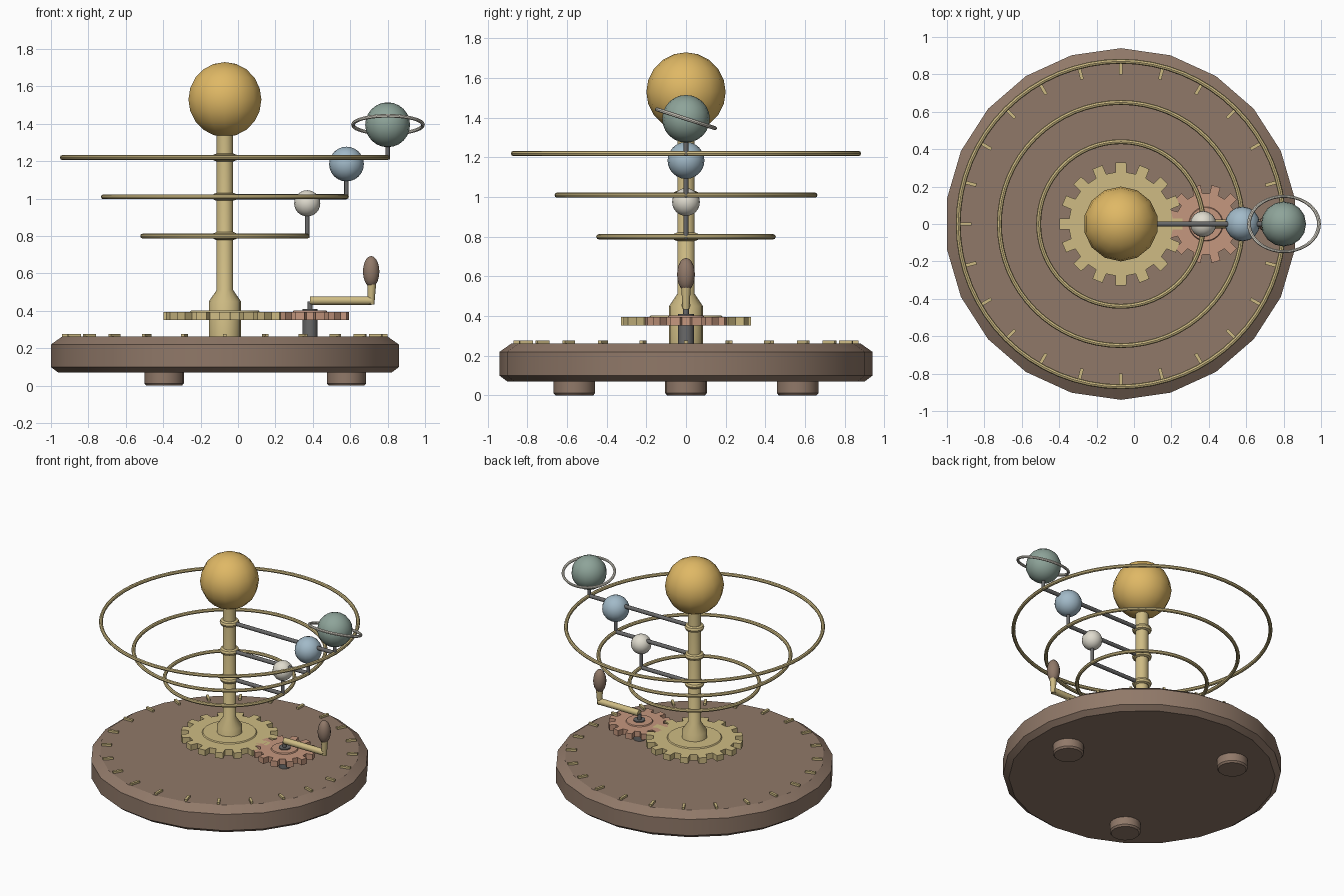
import bpy, bmesh
from math import sin, cos, pi, radians
from mathutils import Vector, Matrix

if "Cube" in bpy.data.objects:
    bpy.data.objects.remove(bpy.data.objects["Cube"])

CX = -0.07      # axis of the base and column
GX = 0.385      # axis of the small gear


def material(name, r, g, b):
    m = bpy.data.materials.new(name)
    m.diffuse_color = (r, g, b, 1)
    m.use_nodes = True
    m.node_tree.nodes["Principled BSDF"].inputs["Base Color"].default_value = m.diffuse_color
    return m


wood = material("wood", 0.28, 0.19, 0.14)
brass = material("brass", 0.62, 0.50, 0.23)
gold = material("gold", 0.74, 0.48, 0.13)
copper = material("copper", 0.56, 0.31, 0.21)
steel = material("steel", 0.14, 0.14, 0.14)
cream = material("cream", 0.74, 0.71, 0.62)
blue = material("blue", 0.36, 0.49, 0.58)
green = material("green", 0.27, 0.37, 0.32)


def finish(bm, name, mat, loc=(0, 0, 0), smooth=True):
    bmesh.ops.recalc_face_normals(bm, faces=bm.faces)
    me = bpy.data.meshes.new(name)
    bm.to_mesh(me)
    bm.free()
    me.materials.append(mat)
    ob = bpy.data.objects.new(name, me)
    bpy.context.collection.objects.link(ob)
    ob.location = loc
    if smooth:
        bpy.ops.object.select_all(action='DESELECT')
        ob.select_set(True)
        bpy.context.view_layer.objects.active = ob
        bpy.ops.object.shade_smooth_by_angle(angle=radians(35))
    return ob


def lathe(name, profile, sides, mat, loc, closed=False):
    """Turn an (r, z) profile around z, first corner facing the front."""
    bm = bmesh.new()
    rows = []
    for r, z in profile:
        if r < 1e-6:
            rows.append([bm.verts.new((0, 0, z))] * sides)
        else:
            rows.append([bm.verts.new((r * cos(2 * pi * i / sides - pi / 2),
                                       r * sin(2 * pi * i / sides - pi / 2), z))
                         for i in range(sides)])
    pairs = list(zip(rows, rows[1:])) + ([(rows[-1], rows[0])] if closed else [])
    for a, b in pairs:
        for i in range(sides):
            j = (i + 1) % sides
            bm.faces.new(list(dict.fromkeys((a[i], a[j], b[j], b[i]))))
    return finish(bm, name, mat, loc)


def ball(name, r, mat, loc, sides=14, rings=10, stretch=1):
    prof = [(r * sin(pi * i / rings), -r * stretch * cos(pi * i / rings))
            for i in range(rings + 1)]
    prof[0], prof[-1] = (0, -r * stretch), (0, r * stretch)
    return lathe(name, prof, sides, mat, loc)


def hoop(name, major, minor, mat, loc, sides=64, tube=8):
    prof = [(major + minor * cos(2 * pi * i / tube), minor * sin(2 * pi * i / tube))
            for i in range(tube)]
    return lathe(name, prof, sides, mat, loc, closed=True)


def rod(name, a, b, r, mat, sides=12, r2=None):
    a, b = Vector(a), Vector(b)
    d = b - a
    bm = bmesh.new()
    bmesh.ops.create_cone(bm, cap_ends=True, segments=sides, radius1=r,
                          radius2=r2 or r, depth=d.length)
    bm.transform(Matrix.Translation((a + b) / 2)
                 @ d.to_track_quat('Z', 'Y').to_matrix().to_4x4())
    return finish(bm, name, mat)


def gear(name, teeth, root, tip, z0, z1, mat, x, phase=0):
    bm = bmesh.new()
    step = 2 * pi / teeth
    pts = []
    for i in range(teeth):
        c = i * step + phase
        for off, r in ((-0.27, root), (-0.22, tip), (0.22, tip), (0.27, root)):
            ang = c + off * step
            pts.append(bm.verts.new((r * cos(ang), r * sin(ang), z0)))
    base = bm.faces.new(pts)
    up = bmesh.ops.extrude_face_region(bm, geom=[base], use_keep_orig=True)
    bmesh.ops.translate(bm, vec=(0, 0, z1 - z0),
                        verts=[v for v in up['geom'] if isinstance(v, bmesh.types.BMVert)])
    return finish(bm, name, mat, (x, 0, 0), smooth=False)


# Wooden base and three feet
lathe("base", [(0, .07), (.90, .07), (.94, .10), (.94, .22), (.88, .262), (0, .262)],
      22, wood, (CX, 0, 0))
for i in range(3):
    a = i * 2 * pi / 3
    lathe(f"foot_{i + 1}", [(0, 0), (.095, 0), (.105, .012), (.105, .075), (0, .075)],
          20, wood, (CX + .65 * cos(a), .65 * sin(a), 0))

# Dial marks around the base
for i in range(24):
    bm = bmesh.new()
    bmesh.ops.create_cube(bm, size=1)
    bm.transform(Matrix.Rotation(i * pi / 12, 4, 'Z')
                 @ Matrix.Translation((.835, 0, .267))
                 @ Matrix.Diagonal((.07, .018, .02, 1)))
    finish(bm, f"dial_mark_{i + 1}", brass, (CX, 0, 0), smooth=False)

# Column with its flared collar, and the sun on top
lathe("column", [(0, .25), (.086, .25), (.086, .45), (.044, .512), (.044, 1.36), (0, 1.36)],
      16, brass, (CX, 0, 0))
ball("sun", .20, gold, (CX, 0, 1.53))

# Meshing gears with raised centre discs
gear("large_gear", 16, .278, .33, .352, .395, brass, CX)
lathe("large_gear_disc", [(0, .39), (.19, .39), (.18, .402), (0, .402)], 32, brass, (CX, 0, 0))
gear("small_gear", 12, .165, .21, .352, .395, copper, GX, pi / 12)
lathe("small_gear_disc", [(0, .39), (.095, .39), (.088, .402), (0, .402)], 24, copper, (GX, 0, 0))
rod("gear_shaft", (GX, 0, .25), (GX, 0, .41), .04, steel, 16)
rod("crank_pin", (GX, 0, .40), (GX, 0, .45), .014, steel)

# Crank arm and handle
rod("crank_arm", (GX, 0, .455), (.715, 0, .455), .023, brass)
rod("crank_post", (.712, 0, .435), (.715, 0, .56), .017, brass, r2=.025)
ball("crank_handle", .045, wood, (.712, 0, .61), stretch=1.85)

# Orbits: hoop, hub, arm, post and planet at each level
for i, (z, r, size, mat) in enumerate(((.80, .44, .07, cream),
                                       (1.01, .65, .093, blue),
                                       (1.22, .87, .12, green)), 1):
    x = CX + r
    hoop(f"orbit_hoop_{i}", r, .013, brass, (CX, 0, z))
    hoop(f"orbit_hub_{i}", .046, .021, brass, (CX, 0, z), sides=20)
    rod(f"planet_arm_{i}", (CX, 0, z), (x, 0, z), .014, steel)
    rod(f"planet_post_{i}", (x, 0, z - .01), (x, 0, z + .175), .012, steel)
    ball(f"planet_{i}", size, mat, (x, 0, z + .175), sides=16, rings=12)

# Tilted oval ring around the outer planet
ring = hoop("planet_ring", .187, .010, cream, (.802, 0, 1.395), sides=40)
ring.scale = (1, .83, 1)
ring.rotation_euler = (radians(-18), 0, 0)
